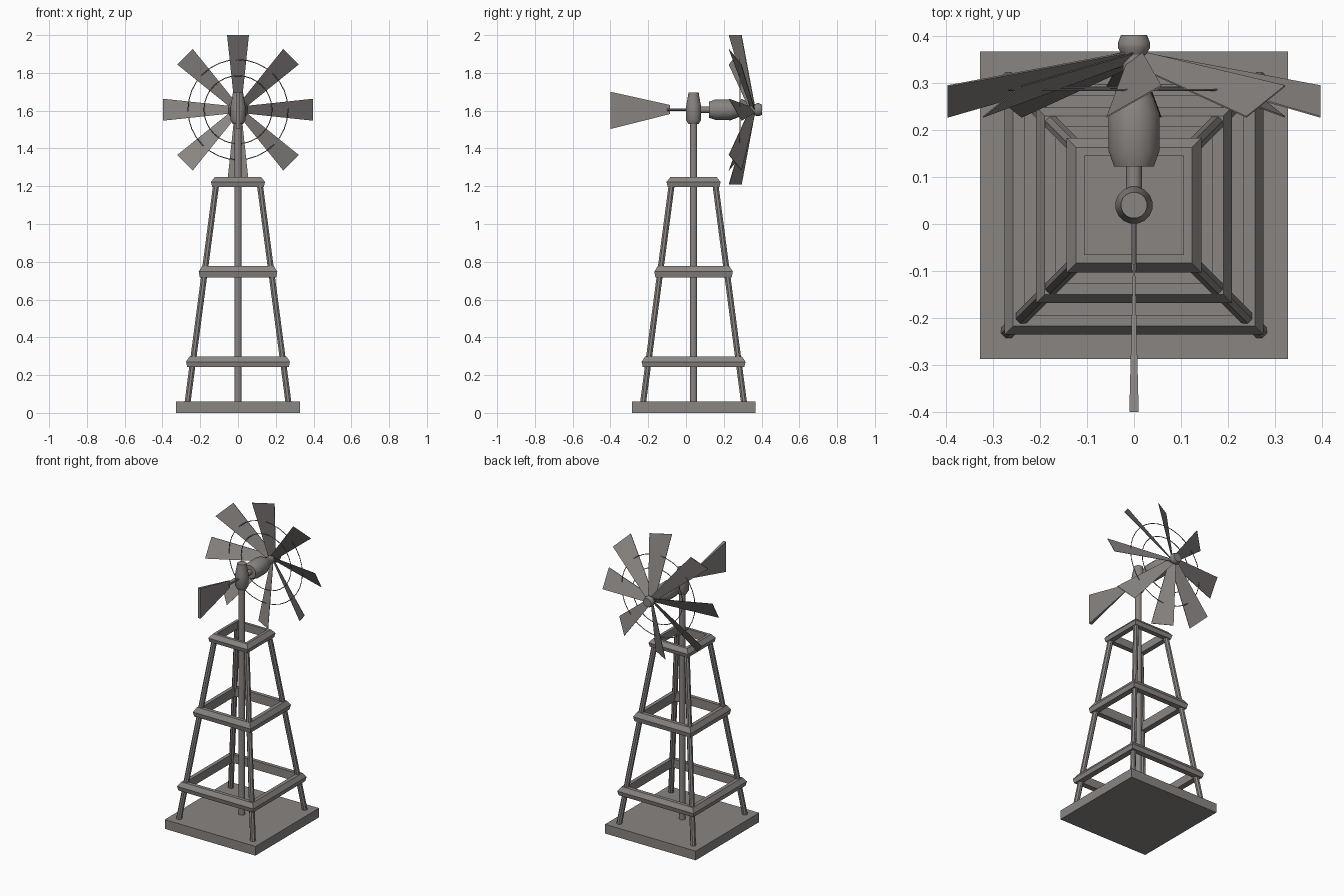
import bpy, bmesh, math
from mathutils import Vector, Matrix

if "Cube" in bpy.data.objects:
    bpy.data.objects.remove(bpy.data.objects["Cube"])

CY = 0.04      # tower centre in y
AXZ = 1.605    # wheel axle height

steel = bpy.data.materials.new("weathered steel")
steel.diffuse_color = (0.25, 0.232, 0.222, 1)
steel.use_nodes = True
steel.node_tree.nodes["Principled BSDF"].inputs["Base Color"].default_value = steel.diffuse_color


def mesh_object(name, verts, faces, smooth=False):
    me = bpy.data.meshes.new(name)
    me.from_pydata(verts, [], faces)
    bm = bmesh.new()
    bm.from_mesh(me)
    bmesh.ops.recalc_face_normals(bm, faces=bm.faces)
    bm.to_mesh(me)
    bm.free()
    me.materials.append(steel)
    ob = bpy.data.objects.new(name, me)
    bpy.context.collection.objects.link(ob)
    if smooth:
        bpy.ops.object.select_all(action='DESELECT')
        ob.select_set(True)
        bpy.context.view_layer.objects.active = ob
        bpy.ops.object.shade_smooth_by_angle(angle=math.radians(32))
    return ob


def loft(name, rings, closed=False, smooth=False):
    """Skin a list of equal-length loops; closed joins last loop to first."""
    n = len(rings[0])
    verts = [v for r in rings for v in r]
    faces = []
    for k in range(len(rings) if closed else len(rings) - 1):
        a, b = k * n, ((k + 1) % len(rings)) * n
        faces += [(a + i, a + (i + 1) % n, b + (i + 1) % n, b + i) for i in range(n)]
    if not closed:
        faces += [tuple(range(n)), tuple(range(len(verts) - n, len(verts)))]
    return mesh_object(name, verts, faces, smooth)


def lathe(name, start, axis, profile, sides=16, smooth=True):
    """Turn (distance, radius) points about an axis."""
    rot = Vector((0, 0, 1)).rotation_difference(Vector(axis).normalized())
    rings = []
    for d, r in profile:
        rings.append([Vector(start) + rot @ Vector((
            r * math.cos(2 * math.pi * (i + .5) / sides),
            r * math.sin(2 * math.pi * (i + .5) / sides), d)) for i in range(sides)])
    return loft(name, rings, smooth=smooth)


def square(h, z):
    return [(-h, CY - h, z), (h, CY - h, z), (h, CY + h, z), (-h, CY + h, z)]


# base slab
loft("base_slab", [square(0.327, 0), square(0.327, 0.06)])

# splayed legs
for sx in (-1, 1):
    for sy in (-1, 1):
        foot = Vector((sx * 0.267, CY + sy * 0.267, 0.055))
        top = Vector((sx * 0.115, CY + sy * 0.115, 1.215))
        lathe("tower_leg", foot, top - foot,
              [(0, 0.017), ((top - foot).length, 0.017)], 8, False)

# bevelled square frames around the legs
for name, h, z0, z1, cut, w in (("lower_frame", 0.275, 0.243, 0.298, 0.018, 0.042),
                                ("middle_frame", 0.208, 0.718, 0.777, 0.018, 0.042),
                                ("top_frame", 0.143, 1.197, 1.248, 0.02, 0.038)):
    mid = (z0 + z1) / 2
    loft(name, [square(h - 0.006, z0), square(h, mid), square(h - cut, z1),
                square(h - w, z1), square(h - w, z0)], closed=True)

# central mast and swivel head
lathe("mast", (0, CY, 0.05), (0, 0, 1), [(0, 0.02), (1.5, 0.02)], 12)
lathe("swivel_head", (0, CY, 0), (0, 0, 1),
      [(1.53, 0.028), (1.55, 0.04), (1.625, 0.04), (1.685, 0.029), (1.695, 0.028)])

# axle, gearbox and nose cap
lathe("axle", (0, 0, AXZ), (0, 1, 0), [(0.06, 0.017), (0.14, 0.017)])
lathe("gearbox", (0, 0, AXZ), (0, 1, 0),
      [(0.122, 0.043), (0.155, 0.055), (0.235, 0.055), (0.265, 0.044), (0.30, 0.028),
       (0.315, 0.024), (0.365, 0.024)])
lathe("nose_cap", (0, 0, AXZ), (0, 1, 0),
      [(0.36, 0.026), (0.375, 0.035), (0.385, 0.035), (0.402, 0.028)])

# tail boom and wedge-shaped vane
lathe("tail_boom", (0, 0.02, AXZ), (0, -1, 0), [(0, 0.006), (0.12, 0.006)], 8)
loft("tail_vane", [[(-t, y, a), (t, y, a), (t, y, b), (-t, y, b)]
                   for y, t, a, b in ((-0.085, 0.002, 1.582, 1.63),
                                      (-0.4, 0.01, 1.503, 1.7))])

# eight pitched blades swept back from the nose
for k in range(8):
    turn = Matrix.Rotation(k * math.pi / 4, 4, 'Y')
    rings = []
    for r, hw, y0, y1 in ((0.02, 0.018, 0.335, 0.362), (0.396, 0.058, 0.226, 0.292)):
        rings.append([turn @ Vector(p) + Vector((0, 0, AXZ)) for p in (
            (-hw, y0, r), (hw, y1, r), (hw, y1 + 0.003, r), (-hw, y0 + 0.003, r))])
    loft("wheel_blade", rings)

# wire hoops tying the blades together
for name, r, y in (("inner_hoop", 0.18, 0.29), ("outer_hoop", 0.265, 0.285)):
    bpy.ops.mesh.primitive_torus_add(major_radius=r, minor_radius=0.0025, major_segments=32,
                                     minor_segments=6, location=(0, y, AXZ),
                                     rotation=(math.pi / 2, 0, 0))
    hoop = bpy.context.object
    hoop.name = name
    hoop.data.materials.append(steel)
